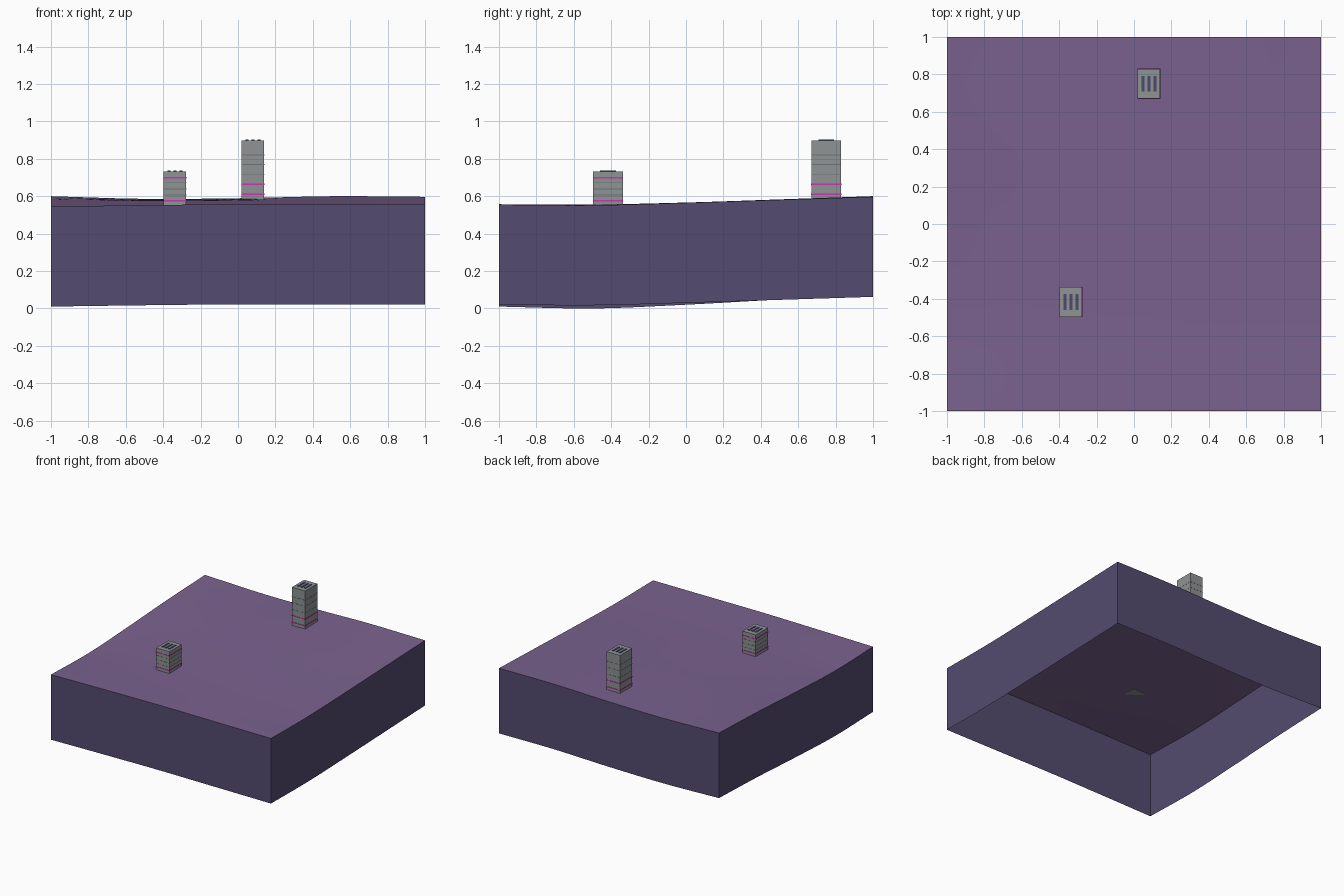
import bpy, bmesh

cube = bpy.data.objects.get("Cube")
if cube:
    bpy.data.objects.remove(cube, do_unlink=True)


def material(name, rgb):
    lin = [(c / 255 / 12.92) if c < 11 else ((c / 255 + 0.055) / 1.055) ** 2.4 for c in rgb]
    m = bpy.data.materials.new(name)
    m.use_nodes = True
    m.diffuse_color = (*lin, 1)
    m.node_tree.nodes["Principled BSDF"].inputs["Base Color"].default_value = (*lin, 1)
    return m


GROUND = material("purple_ground", (122, 98, 143))
EARTH = material("dark_indigo_earth", (84, 75, 112))
GREY = material("concrete_grey", (142, 147, 148))
SEAM = material("seam_grey", (108, 116, 118))
MAGENTA = material("magenta_trim", (205, 50, 180))
VENT = material("vent_indigo", (76, 74, 108))

# Ground height: rows run front to back, columns from -x to +x
HEIGHTS = [
    [.545, .552, .557, .556, .555],
    [.535, .550, .555, .554, .552],
    [.555, .562, .566, .566, .565],
    [.582, .578, .580, .583, .581],
    [.600, .586, .589, .600, .597],
]


def spline(vals, u):
    """Smooth curve through evenly spaced values, u from -1 to 1."""
    p = [2 * vals[0] - vals[1], *vals, 2 * vals[-1] - vals[-2]]
    s = (u + 1) * 2
    i = min(int(s), 3)
    t = s - i
    a, b, c, d = p[i:i + 4]
    return b + t / 2 * (c - a + t * (2 * a - 5 * b + 4 * c - d + t * (3 * (b - c) + d - a)))


def ground_z(x, y):
    return spline([spline(row, x) for row in HEIGHTS], y)


def finish(name, bm, mats):
    mesh = bpy.data.meshes.new(name)
    bm.to_mesh(mesh)
    bm.free()
    for m in mats:
        mesh.materials.append(m)
    obj = bpy.data.objects.new(name, mesh)
    bpy.context.collection.objects.link(obj)
    return obj


# Ground tile: rolling surface with an open-bottomed skirt
SKIRT = 0.535
bm = bmesh.new()
bmesh.ops.create_grid(bm, x_segments=32, y_segments=32, size=1)
for v in bm.verts:
    v.co.z = ground_z(v.co.x, v.co.y)
for f in bm.faces:
    f.smooth = True
rim = [e for e in bm.edges if e.is_boundary]
skirt = bmesh.ops.extrude_edge_only(bm, edges=rim)["geom"]
for g in skirt:
    if isinstance(g, bmesh.types.BMVert):
        g.co.z -= SKIRT
    elif isinstance(g, bmesh.types.BMFace):
        g.material_index = 1
        g.smooth = False
# Turn every skirt wall outward and keep its top edge crisp
bm.normal_update()
for f in bm.faces:
    if f.material_index == 1:
        c = f.calc_center_median()
        if f.normal.x * c.x + f.normal.y * c.y < 0:
            f.normal_flip()
for e in rim:
    e.smooth = False
finish("ground_tile", bm, [GROUND, EARTH])


def box(name, x0, x1, y0, y1, z0, z1, mat):
    bm = bmesh.new()
    bmesh.ops.create_cube(bm, size=1)
    for v in bm.verts:
        v.co.x = x1 if v.co.x > 0 else x0
        v.co.y = y1 if v.co.y > 0 else y0
        v.co.z = z1 if v.co.z > 0 else z0
    return finish(name, bm, [mat])


def tower(name, cx, cy, z0, z1, seams, trims):
    hx, hy = 0.06, 0.079
    box(name + "_body", cx - hx, cx + hx, cy - hy, cy + hy, z0, z1, GREY)
    # Thin rings between floors and brighter trim rings
    for kind, levels, mat, t, out in (("seam", seams, SEAM, .002, .001),
                                      ("trim", trims, MAGENTA, .004, .002)):
        for i, z in enumerate(levels):
            box(f"{name}_{kind}_{i}", cx - hx - out, cx + hx + out,
                cy - hy - out, cy + hy + out, z - t, z + t, mat)
    # Three vent strips on the roof
    for i in (-1, 0, 1):
        x = cx + i * 0.031
        box(f"{name}_roof_vent_{i + 2}", x - .008, x + .008,
            cy - .042, cy + .042, z1 - .002, z1 + .004, VENT)


tower("short_tower", -0.337, -0.417, 0.554, 0.733, (.672, .638, .606), (.698, .577))
tower("tall_tower", 0.08, 0.75, 0.584, 0.898, (.82, .77, .715), (.665, .61))
